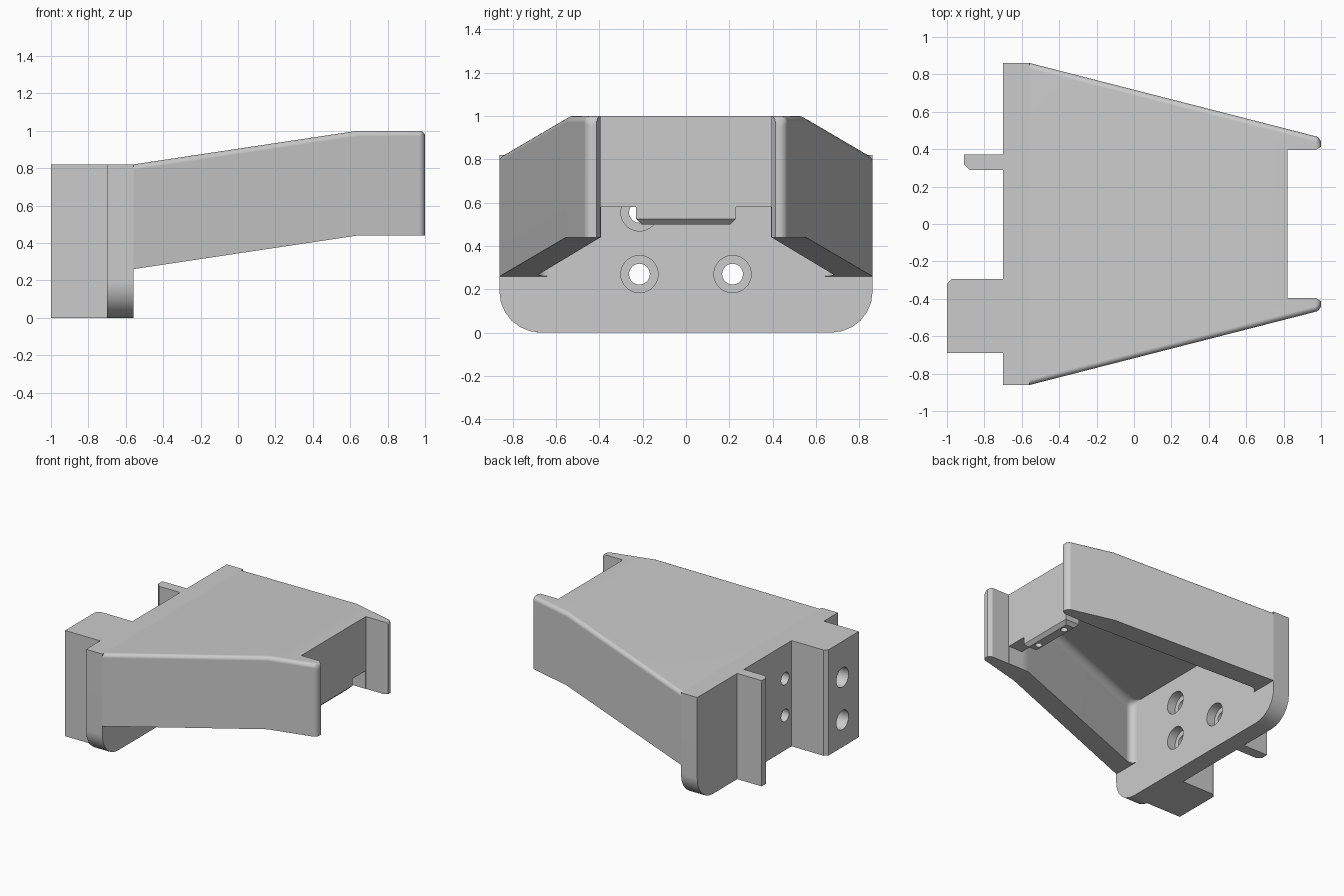
import bpy, bmesh, math
from mathutils import Matrix

cube = bpy.data.objects.get("Cube")
if cube:
    bpy.data.objects.remove(cube, do_unlink=True)

grey = bpy.data.materials.new("plain_grey")
grey.use_nodes = True
COLOUR = (0.6, 0.6, 0.6, 1)
grey.diffuse_color = COLOUR
grey.node_tree.nodes["Principled BSDF"].inputs["Base Color"].default_value = COLOUR


def finish(bm, name):
    bmesh.ops.recalc_face_normals(bm, faces=bm.faces)
    mesh = bpy.data.meshes.new(name)
    bm.to_mesh(mesh)
    bm.free()
    mesh.materials.append(grey)
    obj = bpy.data.objects.new(name, mesh)
    bpy.context.collection.objects.link(obj)
    return obj


def loft(name, rings):
    """Skin a series of matching closed rings and cap both ends."""
    bm = bmesh.new()
    rows = [[bm.verts.new(p) for p in ring] for ring in rings]
    bm.faces.new(rows[0])
    bm.faces.new(rows[-1][::-1])
    for a, b in zip(rows, rows[1:]):
        for i in range(len(a)):
            j = (i + 1) % len(a)
            bm.faces.new((a[i], b[i], b[j], a[j]))
    return finish(bm, name)


def upright(name, outline, z0, z1):
    return loft(name, [[(x, y, z) for x, y in outline] for z in (z0, z1)])


def rect(x0, x1, y0, y1):
    return [(x0, y0), (x1, y0), (x1, y1), (x0, y1)]


def section(x, w, z0, z1, r):
    """Rectangular ring across the model with rounded top corners."""
    half = [(w, z0)] + [(w - r + r * math.cos(t), z1 - r + r * math.sin(t)) for t in QUARTER]
    return [(x, y, z) for y, z in half] + [(x, -y, z) for y, z in reversed(half)]


def cylinder(axis, centre, radius, depth):
    bm = bmesh.new()
    turn = Matrix.Rotation(math.pi / 2, 4, 'Y') if axis == 'X' else Matrix()
    bmesh.ops.create_cone(bm, cap_ends=True, segments=32, radius1=radius, radius2=radius,
                          depth=depth, matrix=Matrix.Translation(centre) @ turn)
    return finish(bm, "cutter")


def cut(target, tool):
    mod = target.modifiers.new("cut", 'BOOLEAN')
    mod.operation, mod.solver, mod.object = 'DIFFERENCE', 'EXACT', tool
    bpy.context.view_layer.objects.active = target
    bpy.ops.object.modifier_apply(modifier=mod.name)
    bpy.data.objects.remove(tool, do_unlink=True)


QUARTER = [i * math.pi / 12 for i in range(7)]
BACK, WALL, BEND, LIP, TIP = -0.7, -0.56, 0.64, 0.82, 1.0
ROUND, FILLET = 0.03, 0.06


# Tapered shroud with rounded top edges and tips
def outer(x):
    return 0.861 - (x - WALL) * 0.256


rings = [section(WALL, outer(WALL), 0.26, 0.82, ROUND),
         section(BEND, outer(BEND), 0.44, 1, ROUND)]
for t in QUARTER:
    x = TIP - ROUND + ROUND * math.sin(t)
    inset = ROUND * (1 - math.cos(t))
    rings.append(section(x, outer(x) - inset, 0.44, 1 - inset, ROUND))
shroud = loft("shroud", rings)


# Hollow underside following the roof slope, filleted against the plate
def hollow(x, inset=0):
    return section(x, 0.695 - (x - WALL) * 0.25 - inset, -0.1,
                   0.75 + (x - WALL) * 0.15, FILLET)


rings = [section(WALL - 0.05, 0.635, -0.1, 0.75, FILLET)]
for t in QUARTER:
    rings.append(hollow(WALL + FILLET * (1 - math.cos(t)), FILLET * (1 - math.sin(t))))
rings += [hollow(BEND), section(0.7, 0.395, -0.1, 0.93, FILLET)]
cut(shroud, loft("cutter", rings))

# Opening below the lip, and the gap between the two arms
cut(shroud, upright("cutter", rect(0.65, 0.9, -0.393, 0.393), -0.2, 0.58))
gap = [(LIP, -0.395), (0.97, -0.395), (1.02, -0.425),
       (1.02, 0.425), (0.97, 0.395), (LIP, 0.395)]
cut(shroud, upright("cutter", gap, -0.3, 1.2))

# Mounting plate with rounded lower corners
R, HALF = 0.19, 0.862
side = [(HALF - R + R * math.sin(t), R - R * math.cos(t)) for t in QUARTER] + [(HALF, 0.82)]
outline = side + [(-y, z) for y, z in reversed(side)]
plate = loft("mounting_plate", [[(x, y, z) for y, z in outline] for x in (BACK, WALL)])

# Three counterbored screw holes
for y, z in [(-0.215, 0.27), (0.215, 0.27), (-0.215, 0.555)]:
    cut(plate, cylinder('X', (-0.63, y, z), 0.048, 0.3))
    cut(plate, cylinder('X', (WALL, y, z), 0.086, 0.14))

# Rear block with a chamfered corner and two blind holes
block = upright("rear_block",
                [(BACK, -0.69), (-1, -0.69), (-1, -0.32), (-0.975, -0.295), (BACK, -0.295)],
                0, 0.82)
for z in (0.21, 0.54):
    cut(block, cylinder('X', (-1, -0.49, z), 0.075, 0.4))

# Rear fin
fin = upright("rear_fin",
              [(BACK, 0.29), (-0.88, 0.29), (-0.91, 0.32), (-0.91, 0.372), (BACK, 0.372)],
              0, 0.82)

# Latch tab hanging from the lip, chamfered below
tab = loft("latch_tab",
           [[(x, y, z) for x, y in rect(0.7 + c, LIP - c, c - 0.23, 0.23 - c)]
            for z, c in ((0.5, 0.025), (0.525, 0), (0.58, 0))])
for y in (-0.14, 0.14):
    cut(tab, cylinder('Z', (0.76, y, 0.5), 0.025, 0.1))

# Smooth the fillets and keep the flats flat
for obj in (shroud, plate, block, fin, tab):
    bpy.ops.object.select_all(action='DESELECT')
    obj.select_set(True)
    bpy.context.view_layer.objects.active = obj
    bpy.ops.object.shade_smooth_by_angle(angle=math.radians(30))
    normals = obj.modifiers.new("flat_normals", 'WEIGHTED_NORMAL')
    normals.keep_sharp = True
